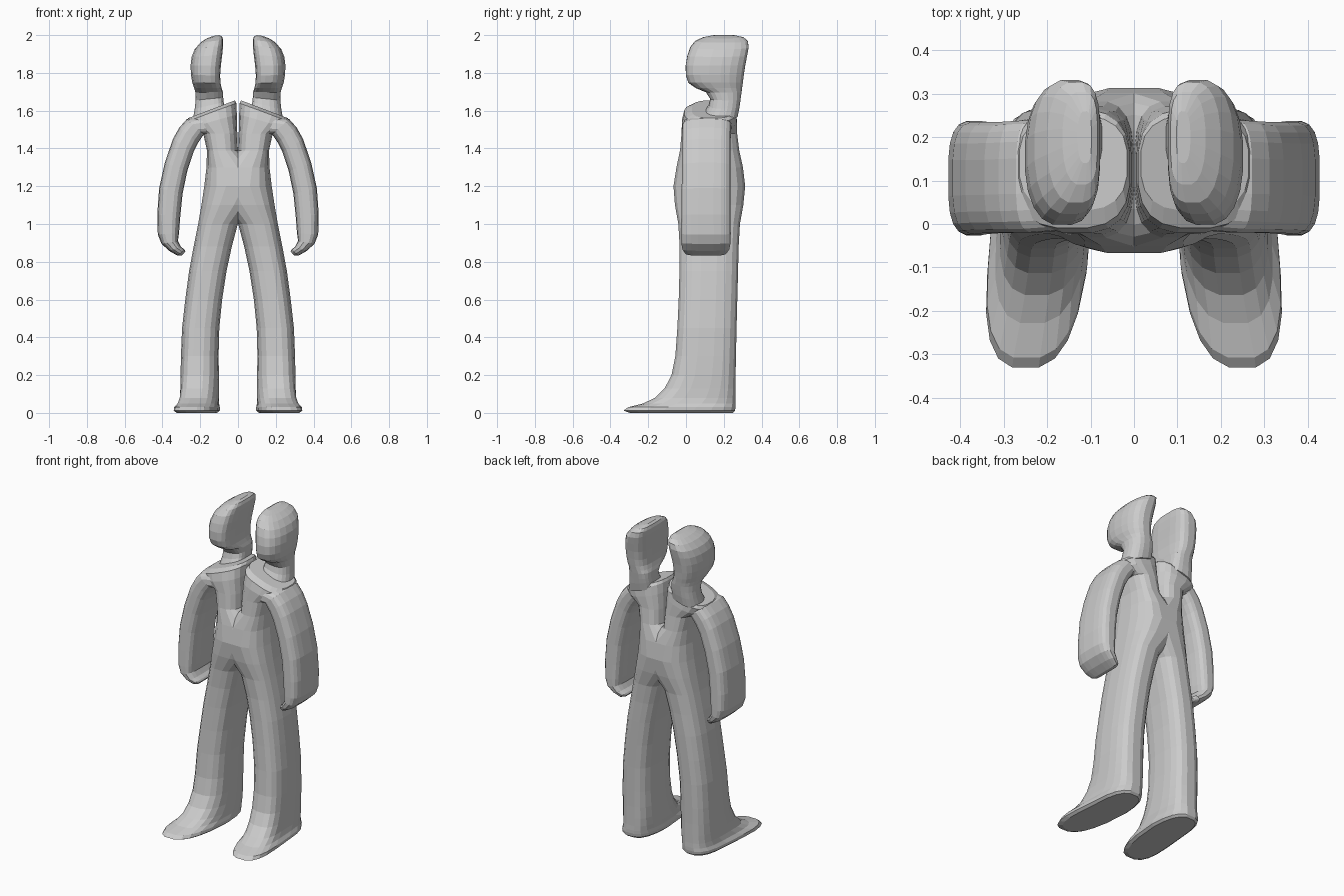
import bpy, bmesh
from math import cos, sin, pi, copysign


def spow(v, e):
    return copysign(abs(v) ** e, v)


def loft(name, rows, p_in, p_out, n=20, skew=0.0, cut=False):
    """Loft rounded sections. Row: inner x, inner z, outer x, outer z, front y, back y.
    p_in / p_out set how square the inner and outer half of each section is."""
    bm = bmesh.new()
    rings = []
    for ax, az, bx, bz, y0, y1 in rows:
        ring = []
        for i in range(n):
            t = 2 * pi * (i + 0.5) / n
            p = p_out if cos(t) > 0 else p_in
            c, s = spow(cos(t), 2 / p), spow(sin(t), 2 / p)
            y = (y0 + y1) / 2 + s * (y1 - y0) / 2
            x = (ax + bx) / 2 + c * (bx - ax) / 2 + skew * max(0, -y)
            z = (az + bz) / 2 + c * (bz - az) / 2
            ring.append(bm.verts.new((x, y, z)))
        rings.append(ring)
    for a, b in zip(rings, rings[1:]):
        for i in range(n):
            j = (i + 1) % n
            bm.faces.new((a[i], a[j], b[j], b[i]))
    bm.faces.new(rings[0])
    bm.faces.new(rings[-1])
    bmesh.ops.recalc_face_normals(bm, faces=bm.faces[:])
    if cut:  # trim at the centre plane so the halves join
        bmesh.ops.bisect_plane(bm, geom=bm.verts[:] + bm.edges[:] + bm.faces[:],
                               plane_co=(0, 0, 0), plane_no=(1, 0, 0), clear_inner=True)
    me = bpy.data.meshes.new(name)
    bm.to_mesh(me)
    bm.free()
    ob = bpy.data.objects.new(name, me)
    bpy.context.collection.objects.link(ob)
    m = ob.modifiers.new("Mirror", 'MIRROR')
    m.use_clip = False
    m.merge_threshold = 0.001
    return ob


def flat(z, x0, x1, y0, y1):
    return (x0, z, x1, z, y0, y1)


# feet, legs and torso in one sweep, up to the sloping shoulders
loft("body", [
    flat(0.0, .11, .31, -.30, .25),
    flat(.012, .095, .325, -.333, .262),
    flat(.03, .095, .325, -.31, .265),
    flat(.05, .10, .313, -.23, .265),
    flat(.08, .10, .308, -.165, .264),
    flat(.13, .10, .306, -.115, .264),
    flat(.2, .10, .305, -.078, .264),
    flat(.3, .102, .303, -.058, .266),
    flat(.45, .098, .297, -.047, .269),
    flat(.6, .083, .28, -.04, .273),
    flat(.75, .06, .26, -.036, .277),
    flat(.88, .032, .236, -.035, .28),
    flat(1.0, 0, .212, -.042, .287),
    flat(1.1, -.09, .195, -.06, .305),
    flat(1.2, -.16, .18, -.068, .315),
    flat(1.3, -.10, .168, -.052, .303),
    flat(1.39, 0, .165, -.033, .283),
    flat(1.48, .003, .185, -.025, .272),
    (.005, 1.58, .25, 1.51, -.022, .27),
    (.008, 1.64, .275, 1.54, -.01, .265),
    (.015, 1.655, .265, 1.56, .03, .25),
], 2.8, 2.8, skew=.12, cut=True)

# arms curving down to inward-hooked hands
loft("arm", [
    (.12, 1.47, .20, 1.575, -.015, .245),
    (.18, 1.475, .272, 1.555, -.02, .24),
    (.21, 1.43, .312, 1.51, -.02, .238),
    (.235, 1.38, .345, 1.45, -.021, .236),
    (.268, 1.28, .388, 1.325, -.022, .236),
    (.293, 1.16, .418, 1.19, -.024, .236),
    (.305, 1.04, .428, 1.05, -.026, .237),
    (.312, .95, .425, .945, -.027, .238),
    (.318, .91, .405, .895, -.026, .237),
    (.302, .88, .365, .858, -.02, .23),
    (.284, .865, .32, .832, -.005, .215),
    (.278, .855, .298, .833, .02, .19),
], 3.2, 3.2)

# necks and heads, flat on the inner side
loft("head", [
    (.07, 1.60, .24, 1.55, .09, .275),
    (.075, 1.645, .23, 1.61, .12, .285),
    (.078, 1.67, .225, 1.655, .128, .29),
    (.08, 1.70, .226, 1.695, .105, .295),
    (.086, 1.72, .233, 1.72, .05, .298),
    (.092, 1.745, .243, 1.75, .012, .302),
    (.094, 1.785, .25, 1.79, -.002, .307),
    (.09, 1.84, .252, 1.84, -.003, .315),
    (.083, 1.895, .246, 1.885, .006, .325),
    (.078, 1.945, .23, 1.925, .022, .333),
    (.078, 1.975, .20, 1.96, .048, .328),
    (.084, 1.992, .165, 1.983, .09, .305),
    (.098, 2.0, .13, 1.996, .14, .26),
], 3.4, 2.3)
